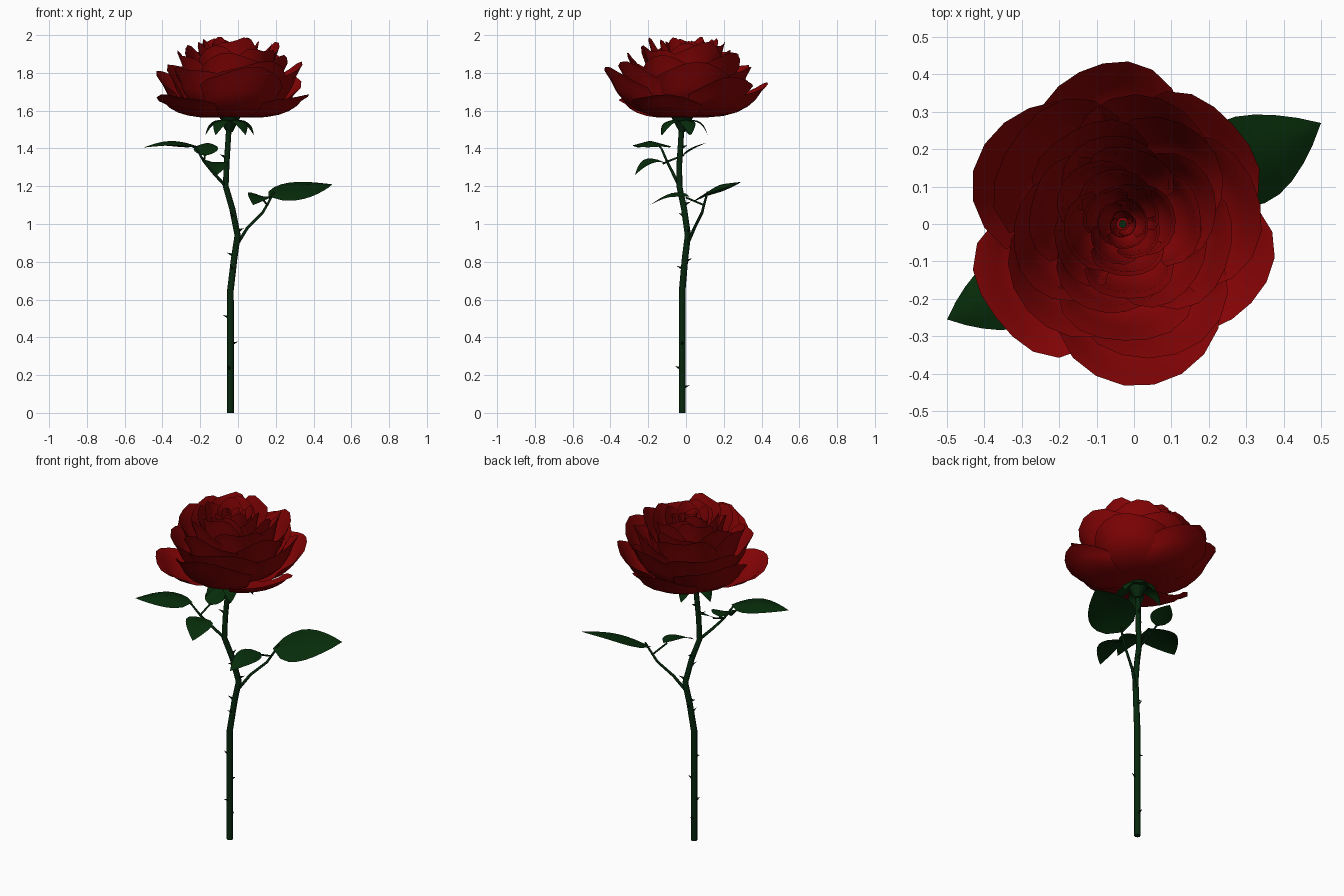
import bpy, bmesh, math, random
from mathutils import Vector

random.seed(4)
if "Cube" in bpy.data.objects:
    bpy.data.objects.remove(bpy.data.objects["Cube"], do_unlink=True)


def material(name, rgb):
    m = bpy.data.materials.new(name)
    m.use_nodes = True
    m.diffuse_color = (*rgb, 1)
    m.node_tree.nodes["Principled BSDF"].inputs["Base Color"].default_value = (*rgb, 1)
    return m


RED = material("petal red", (0.235, 0.001, 0.0015))
LEAF = material("leaf green", (0.002, 0.025, 0.003))
STEM = material("stem green", (0.002, 0.02, 0.004))


def finish(obj, mat, angle=50):
    obj.data.materials.append(mat)
    bpy.ops.object.select_all(action="DESELECT")
    obj.select_set(True)
    bpy.context.view_layer.objects.active = obj
    bpy.ops.object.shade_smooth_by_angle(angle=math.radians(angle))
    return obj


def sheet(name, mat, rows, cols, point):
    """Grid surface from point(v, u), v in 0..1 and u in -1..1."""
    bm = bmesh.new()
    grid = [[bm.verts.new(point(i / rows, 2 * j / cols - 1)) for j in range(cols + 1)]
            for i in range(rows + 1)]
    for a, b in zip(grid, grid[1:]):
        for j in range(cols):
            bm.faces.new((a[j], a[j + 1], b[j + 1], b[j]))
    bmesh.ops.remove_doubles(bm, verts=bm.verts, dist=0.0005)
    mesh = bpy.data.meshes.new(name)
    bm.to_mesh(mesh)
    bm.free()
    obj = bpy.data.objects.new(name, mesh)
    bpy.context.collection.objects.link(obj)
    return finish(obj, mat)


def tube(name, points, radius, taper=1.0):
    curve = bpy.data.curves.new(name, "CURVE")
    curve.dimensions = "3D"
    curve.bevel_depth = radius
    curve.bevel_resolution = 2
    curve.use_fill_caps = True
    spline = curve.splines.new("POLY")
    spline.points.add(len(points) - 1)
    for i, p in enumerate(points):
        spline.points[i].co = (*p, 1)
        spline.points[i].radius = 1 + (taper - 1) * i / (len(points) - 1)
    obj = bpy.data.objects.new(name, curve)
    bpy.context.collection.objects.link(obj)
    bpy.ops.object.select_all(action="DESELECT")
    obj.select_set(True)
    bpy.context.view_layer.objects.active = obj
    bpy.ops.object.convert(target="MESH")
    return finish(bpy.context.object, STEM)


def leaf(name, base, tip, width, up=(0, 0, 1), arch=0.02, fold=0.15):
    base, tip = Vector(base), Vector(tip)
    side = (tip - base).cross(Vector(up)).normalized()
    normal = side.cross(tip - base).normalized()

    def point(v, u):
        half = width / 2 * math.sin(math.pi * v ** 0.75) ** 0.9 if 0 < v < 1 else 0
        lift = arch * math.sin(math.pi * v) + fold * half * abs(u)
        return base.lerp(tip, v) + side * half * u + normal * lift
    return sheet(name, LEAF, 8, 4, point)


def petal(name, angle, half, radius, top, base, flare):
    """Cupped petal: a curved profile swept over an arc, with a lobed, rolled rim."""
    a0, spread = math.radians(angle), math.radians(half)
    height = top - base
    profile = [(0.01, base), (radius * (0.85 - 0.2 * flare), base - 0.03),
               (radius * (1.02 - 0.08 * flare), base + height * (0.6 - 0.25 * flare)),
               (radius, top)]
    wave = random.uniform(0, 6)

    def point(v, u):
        t = v * (1 - 0.2 * abs(u) ** 2.5 + 0.03 * math.sin(5 * u + wave))
        w = [(1 - t) ** 3, 3 * t * (1 - t) ** 2, 3 * t * t * (1 - t), t ** 3]
        r = sum(k * p[0] for k, p in zip(w, profile))
        z = sum(k * p[1] for k, p in zip(w, profile))
        r *= 1 + 0.08 * u * (1 - flare) - 0.17 * v * abs(u) ** 3
        r *= 1 + 0.02 * v * math.sin(4 * u + 2 * wave)
        if v > 0.95:
            r += 0.018 * min(1, radius * 4)
            z -= 0.01
        a = a0 + spread * u
        return (CENTRE.x + r * math.cos(a), CENTRE.y + r * math.sin(a), z)
    sheet(name, RED, 7, 8, point)


# Bloom: outer petals (angle, half width, radius, rim height)
CENTRE = Vector((-0.03, 0, 0))
outer = [(97, 36, 0.41, 1.75), (150, 42, 0.4, 1.81), (216, 38, 0.41, 1.69),
         (281, 42, 0.41, 1.83), (338, 38, 0.39, 1.69), (42, 40, 0.385, 1.78)]
for i, (angle, half, radius, top) in enumerate(outer):
    petal(f"outer_petal_{i}", angle, half, radius, top, 1.57, 1.0)

# Bloom: inner rings (count, radius, rim height, base, flare)
rings = [(5, 0.335, 1.85, 1.585, 0.8), (5, 0.285, 1.91, 1.6, 0.65),
         (5, 0.235, 1.95, 1.615, 0.5), (5, 0.185, 1.98, 1.63, 0.4),
         (4, 0.14, 1.99, 1.65, 0.3), (4, 0.1, 1.985, 1.68, 0.2),
         (3, 0.065, 1.975, 1.71, 0.1), (3, 0.035, 1.965, 1.74, 0.1)]
for k, (count, radius, top, base, flare) in enumerate(rings):
    for i in range(count):
        petal(f"inner_petal_{k}_{i}", 360 * i / count + 47 * k + random.uniform(-10, 10),
              230 / count, radius * random.uniform(0.93, 1.07),
              top + random.uniform(-0.025, 0.015), base, flare)

# Stem and branches
stem = [(-0.04, -0.02, 0), (-0.04, -0.02, 0.65), (-0.02, -0.005, 0.82), (-0.002, 0.01, 0.94),
        (-0.03, -0.01, 1.08), (-0.065, -0.035, 1.2), (-0.06, -0.035, 1.32), (-0.045, -0.02, 1.56)]
tube("stem", stem, 0.018, 0.8)
tube("left_branch", [(0, 0.01, 0.9), (0.05, 0.045, 0.98), (0.13, 0.085, 1.06),
                     (0.165, 0.1, 1.12), (0.19, 0.115, 1.17)], 0.009, 0.6)
tube("right_branch", [(-0.065, -0.035, 1.2), (-0.13, -0.07, 1.27), (-0.18, -0.1, 1.33),
                      (-0.22, -0.13, 1.4), (-0.26, -0.15, 1.42)], 0.009, 0.5)
tube("left_twig", [(0.155, 0.095, 1.1), (0.125, 0.0, 1.14)], 0.005)
tube("right_twig", [(-0.18, -0.1, 1.33), (-0.175, -0.01, 1.365)], 0.005)
tube("front_twig", [(-0.18, -0.1, 1.33), (-0.14, -0.12, 1.32)], 0.005)

# Leaves
leaf("left_large_leaf", (0.16, 0.1, 1.145), (0.5, 0.27, 1.21), 0.26, (0.1, -0.3, 1), 0.03, -0.2)
leaf("left_small_leaf", (0.135, 0.02, 1.145), (0.08, -0.19, 1.1), 0.13, (0.2, 0, 1), 0.02)
leaf("right_large_leaf", (-0.21, -0.13, 1.41), (-0.5, -0.255, 1.405), 0.2, arch=0.032, fold=-0.25)
leaf("right_back_leaf", (-0.175, -0.02, 1.36), (-0.16, 0.11, 1.43), 0.13, arch=0.005, fold=0.1)
leaf("right_front_leaf", (-0.15, -0.11, 1.325), (-0.11, -0.27, 1.26), 0.15, (0.2, -0.2, 1), 0.03)

# Flower base and drooping sepals
bpy.ops.mesh.primitive_cone_add(vertices=10, radius1=0.016, radius2=0.065, depth=0.09,
                                location=(-0.043, -0.02, 1.533))
bpy.context.object.name = "flower_base"
finish(bpy.context.object, STEM)
for i in range(5):
    a = math.radians(72 * i + 20)
    out = Vector((math.cos(a), math.sin(a), 0))
    start = Vector((-0.043, -0.02, 1.55))
    leaf(f"sepal_{i}", start + out * 0.02, start + out * 0.135 - Vector((0, 0, 0.08)),
         0.085, arch=0.035, fold=-0.2)

# Thorns (height, direction in degrees)
thorns = [(0.13, 90), (0.23, 250), (0.36, 0), (0.5, 180), (0.76, 260), (0.8, 100),
          (0.83, 190), (0.96, 20), (1.04, 240), (1.1, 80), (1.35, 200), (1.4, 70)]
for i, (z, angle) in enumerate(thorns):
    lo, hi = next((Vector(p), Vector(q)) for p, q in zip(stem, stem[1:]) if q[2] > z)
    spot = lo.lerp(hi, (z - lo.z) / (hi.z - lo.z))
    a = math.radians(angle)
    aim = Vector((math.cos(a), math.sin(a), 0.45)).normalized()
    bpy.ops.mesh.primitive_cone_add(vertices=5, radius1=0.009, depth=0.035,
                                    location=spot + aim * 0.027)
    thorn = bpy.context.object
    thorn.name = f"thorn_{i}"
    thorn.rotation_euler = aim.to_track_quat("Z", "Y").to_euler()
    finish(thorn, STEM)
